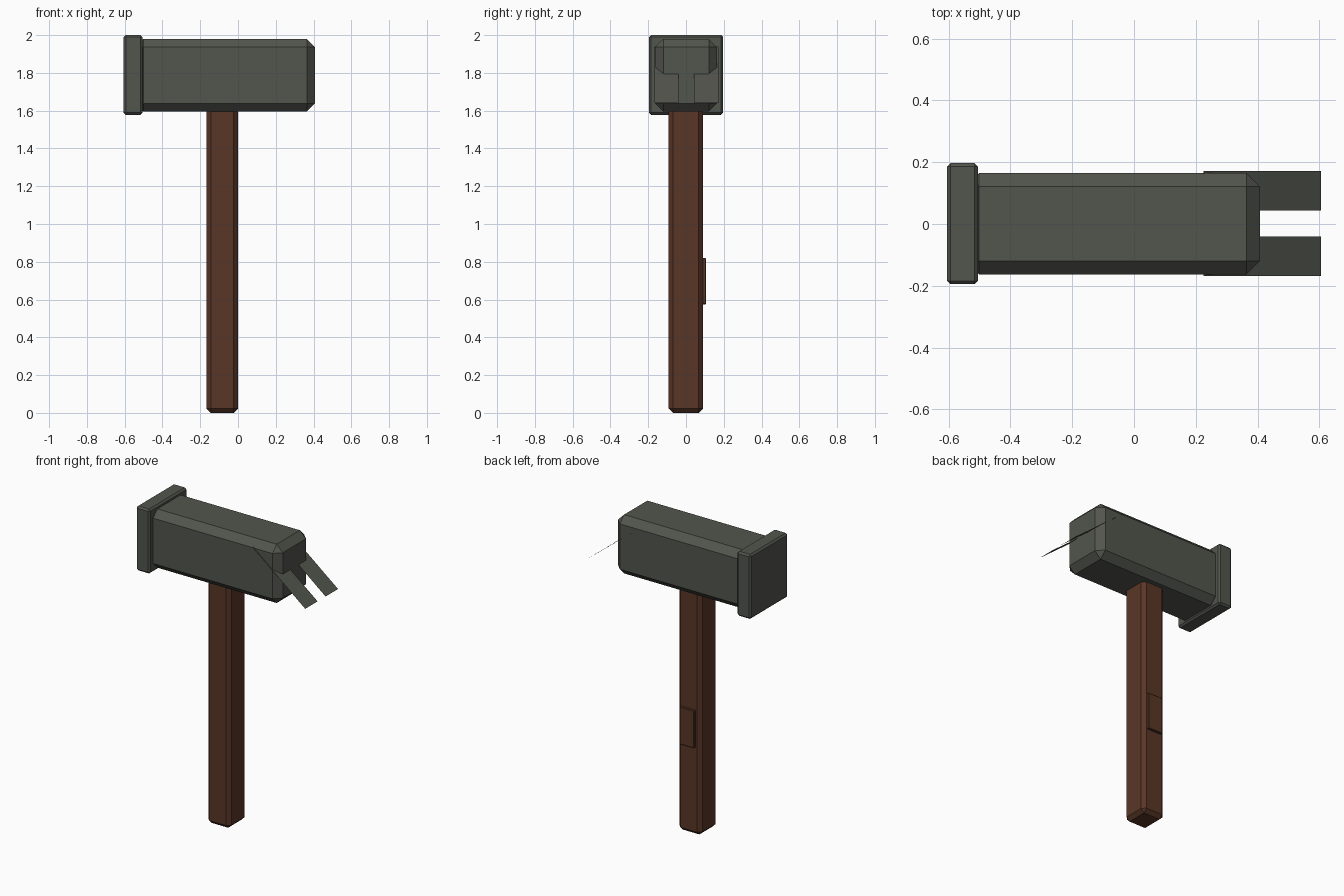
import bpy, bmesh

if "Cube" in bpy.data.objects:
    bpy.data.objects.remove(bpy.data.objects["Cube"])


def material(name, rgb):
    m = bpy.data.materials.new(name)
    m.diffuse_color = (*rgb, 1)
    m.use_nodes = True
    m.node_tree.nodes["Principled BSDF"].inputs["Base Color"].default_value = m.diffuse_color
    return m


iron = material("dark_iron", (0.085, 0.09, 0.074))
wood = material("brown_wood", (0.10, 0.037, 0.02))


def finish(name, bm, mat):
    bmesh.ops.recalc_face_normals(bm, faces=bm.faces)
    mesh = bpy.data.meshes.new(name)
    bm.to_mesh(mesh)
    bm.free()
    mesh.materials.append(mat)
    ob = bpy.data.objects.new(name, mesh)
    bpy.context.collection.objects.link(ob)
    return ob


def chamfered_box(name, lo, hi, chamfer, mat):
    """Box between two corners with single-step chamfers on every edge."""
    bm = bmesh.new()
    bmesh.ops.create_cube(bm, size=1)
    for v in bm.verts:
        for i in range(3):
            v.co[i] = lo[i] if v.co[i] < 0 else hi[i]
    bmesh.ops.bevel(bm, geom=bm.edges[:], offset=chamfer, offset_type='OFFSET',
                    segments=1, profile=0.5, affect='EDGES')
    return finish(name, bm, mat)


# Wooden handle and the small raised plate on its back
chamfered_box("handle", (-0.167, -0.092, 0), (0, 0.09, 1.66), 0.023, wood)
chamfered_box("handle_plate", (-0.133, 0.08, 0.575), (-0.027, 0.106, 0.82), 0.003, wood)

# Iron head block and the wider striking face
chamfered_box("head", (-0.545, -0.163, 1.595), (0.408, 0.165, 1.98), 0.044, iron)
chamfered_box("striking_face", (-0.605, -0.195, 1.578), (-0.505, 0.197, 2.0), 0.011, iron)

# Thin two-pronged claw, a sloping sheet that runs out of the head
bm = bmesh.new()
outline = [(0.225, -0.168), (0.605, -0.168), (0.605, -0.04), (0.36, -0.04),
           (0.36, 0.043), (0.605, 0.043), (0.605, 0.172), (0.225, 0.172)]
bm.faces.new([bm.verts.new((x, y, 1.94 - 0.79 * (x - 0.225))) for x, y in outline])
finish("claw", bm, iron)
